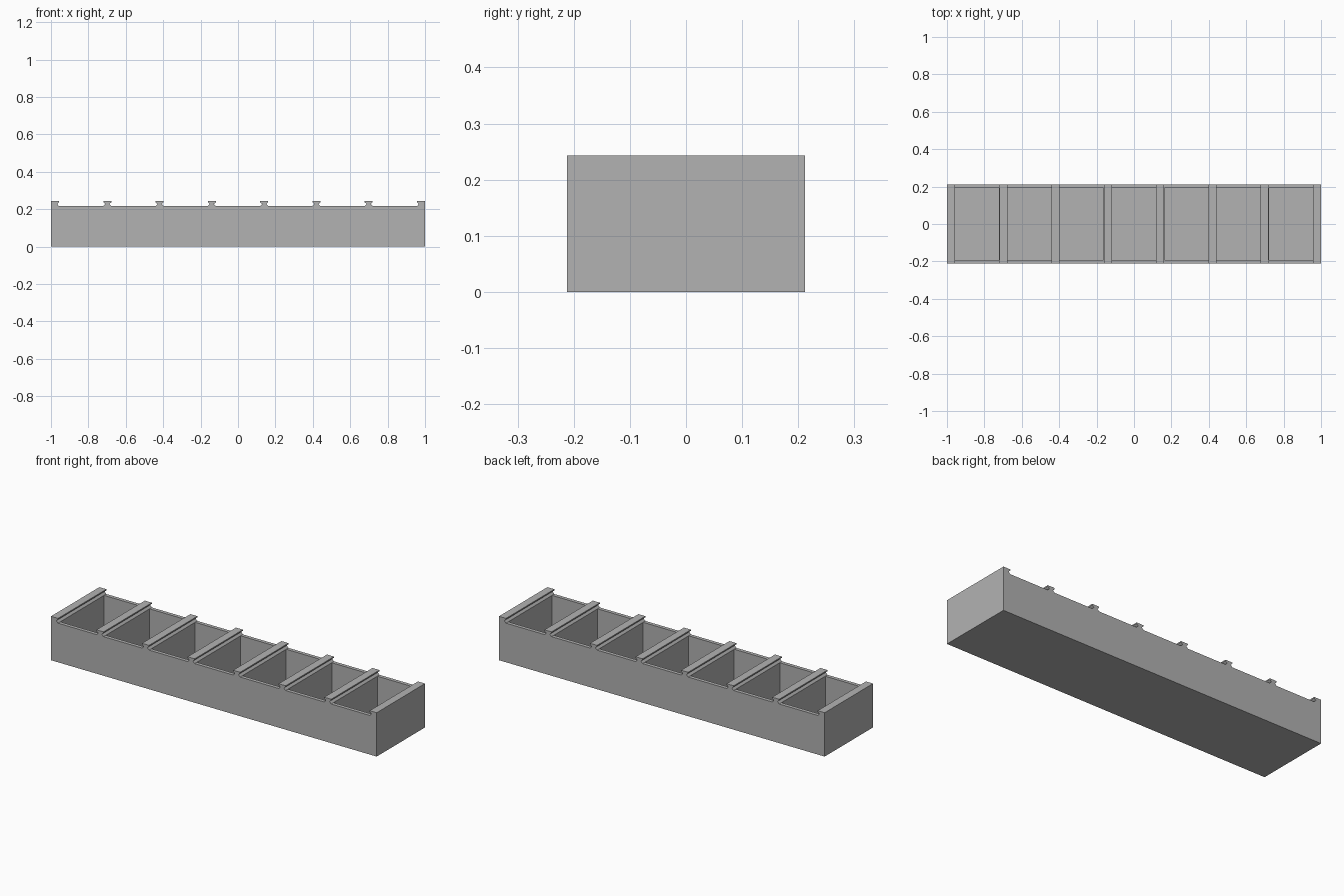
import bpy
import bmesh
from mathutils import Matrix

cube = bpy.data.objects.get("Cube")
if cube:
    bpy.data.objects.remove(cube, do_unlink=True)

# Main sizes
BINS = 7
HALF_DEPTH = 0.212
RIM, TOP, FLOOR = 0.217, 0.2435, 0.02
RAIL = 0.0215                       # half width of a rail
NECK = 0.011                        # half width of a rail at its notch
PITCH = 2 * (1 - RAIL) / BINS
WALL = 0.02

grey = bpy.data.materials.new("plain grey")
grey.use_nodes = True
colour = (0.448, 0.448, 0.448, 1)
grey.diffuse_color = colour
grey.node_tree.nodes["Principled BSDF"].inputs["Base Color"].default_value = colour


def add_object(name, bm):
    bmesh.ops.recalc_face_normals(bm, faces=bm.faces)
    mesh = bpy.data.meshes.new(name)
    bm.to_mesh(mesh)
    bm.free()
    mesh.materials.append(grey)
    obj = bpy.data.objects.new(name, mesh)
    bpy.context.collection.objects.link(obj)
    return obj


def rail_side(centre, side):
    """One notched flank of a rail, from the rim up to the top."""
    flank = [(RAIL, RIM), (NECK, 0.228), (RAIL, 0.237), (RAIL, TOP)]
    return [(centre + side * x, z) for x, z in flank]


# Tray body: the long silhouette with its dovetail rails, extruded front to back
centres = [-1 + RAIL + i * PITCH for i in range(BINS + 1)]
outline = [(1, 0), (-1, 0), (-1, TOP)]
for i, c in enumerate(centres):
    if i > 0:
        outline += rail_side(c, -1)
    if i < BINS:
        outline += reversed(rail_side(c, 1))
outline.append((1, TOP))

bm = bmesh.new()
face = bm.faces.new([bm.verts.new((x, -HALF_DEPTH, z)) for x, z in outline])
bmesh.ops.remove_doubles(bm, verts=bm.verts, dist=0.0001)
grown = bmesh.ops.extrude_face_region(bm, geom=list(bm.faces))
moved = [v for v in grown["geom"] if isinstance(v, bmesh.types.BMVert)]
bmesh.ops.translate(bm, verts=moved, vec=(0, 2 * HALF_DEPTH, 0))
tray = add_object("compartment_tray", bm)

# Compartments: a row of boxes cut down between the rails
bm = bmesh.new()
cut_top = RIM + 0.01
size = (PITCH - 2 * RAIL - 0.001, 2 * (HALF_DEPTH - WALL), cut_top - FLOOR)
for a, b in zip(centres, centres[1:]):
    place = Matrix.Translation(((a + b) / 2, 0, (cut_top + FLOOR) / 2))
    bmesh.ops.create_cube(bm, size=1, matrix=place @ Matrix.Diagonal((*size, 1)))
cutter = add_object("compartment_cutter", bm)
cutter.hide_render = True

cut = tray.modifiers.new("compartments", "BOOLEAN")
cut.operation = "DIFFERENCE"
cut.solver = "EXACT"
cut.object = cutter
bpy.context.view_layer.objects.active = tray
bpy.ops.object.modifier_apply(modifier=cut.name)
bpy.data.objects.remove(cutter, do_unlink=True)
